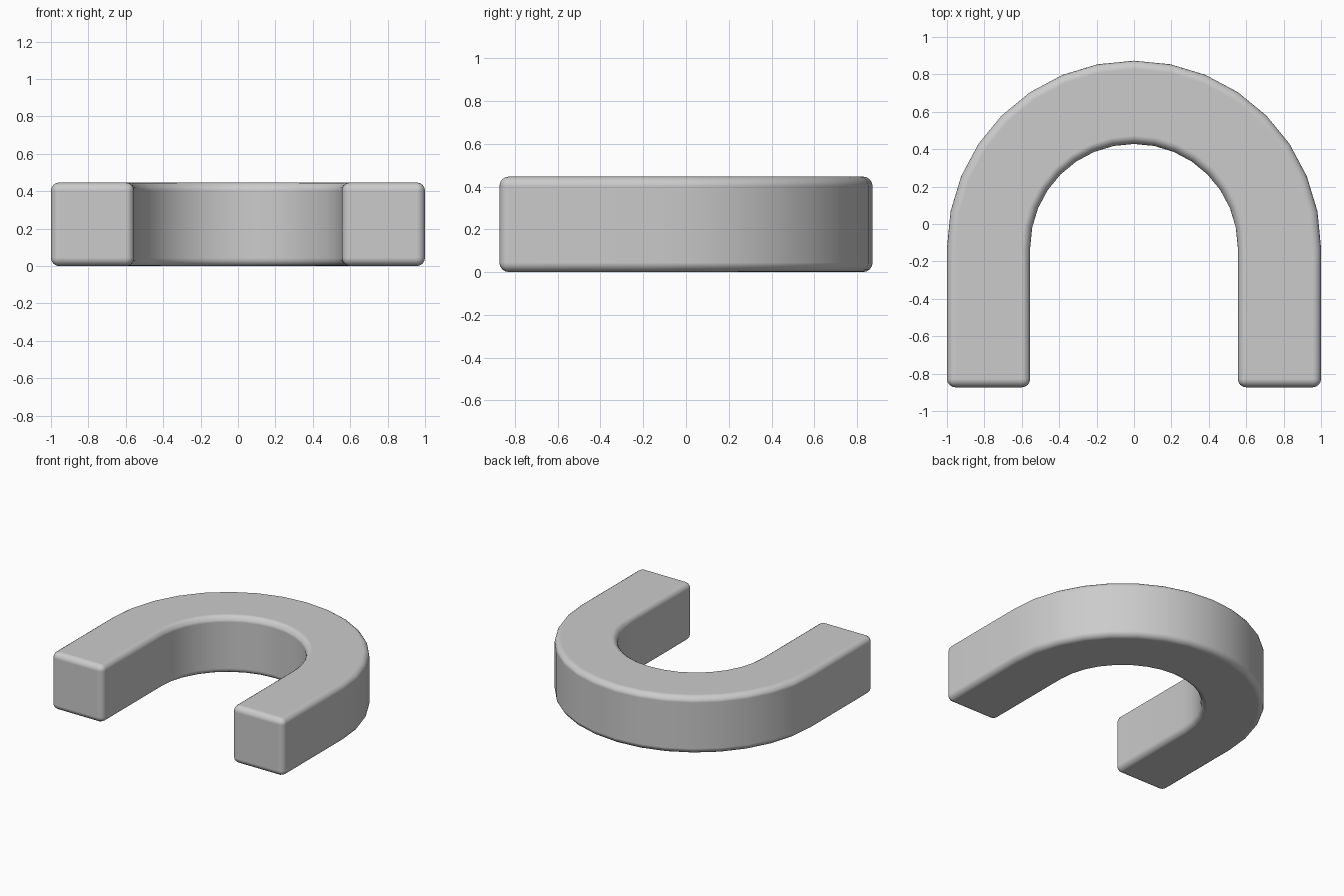
import bpy, bmesh
from math import sin, cos, pi

if "Cube" in bpy.data.objects:
    bpy.data.objects.remove(bpy.data.objects["Cube"])

R_OUT, R_IN = 1.0, 0.555      # outer and inner arch radii
HEIGHT = 0.447
ARC_Y, END_Y = -0.127, -0.873  # arch centre and leg ends
STEPS = 16

# Path stations: right leg end, half-circle arch, left leg end
stations = [(1.0, 0.0, END_Y)]
stations += [(cos(pi * i / STEPS), sin(pi * i / STEPS), ARC_Y) for i in range(STEPS + 1)]
stations += [(-1.0, 0.0, END_Y)]

# Square section swept along the path
bm = bmesh.new()
rings = []
for c, s, y in stations:
    section = [(R_IN, 0), (R_OUT, 0), (R_OUT, HEIGHT), (R_IN, HEIGHT)]
    rings.append([bm.verts.new((r * c, y + r * s, z)) for r, z in section])
for a, b in zip(rings, rings[1:]):
    for k in range(4):
        n = (k + 1) % 4
        bm.faces.new((a[k], a[n], b[n], b[k]))
bm.faces.new(rings[0])
bm.faces.new(rings[-1])
bmesh.ops.recalc_face_normals(bm, faces=bm.faces)
for f in bm.faces:
    f.smooth = True

mesh = bpy.data.meshes.new("horseshoe_bar")
bm.to_mesh(mesh)
bm.free()
bar = bpy.data.objects.new("horseshoe_bar", mesh)
bpy.context.collection.objects.link(bar)

# Rounded edges
bevel = bar.modifiers.new("rounded_edges", "BEVEL")
bevel.width = 0.045
bevel.segments = 4
bevel.limit_method = 'ANGLE'
bevel.angle_limit = pi / 4
bevel.harden_normals = True
